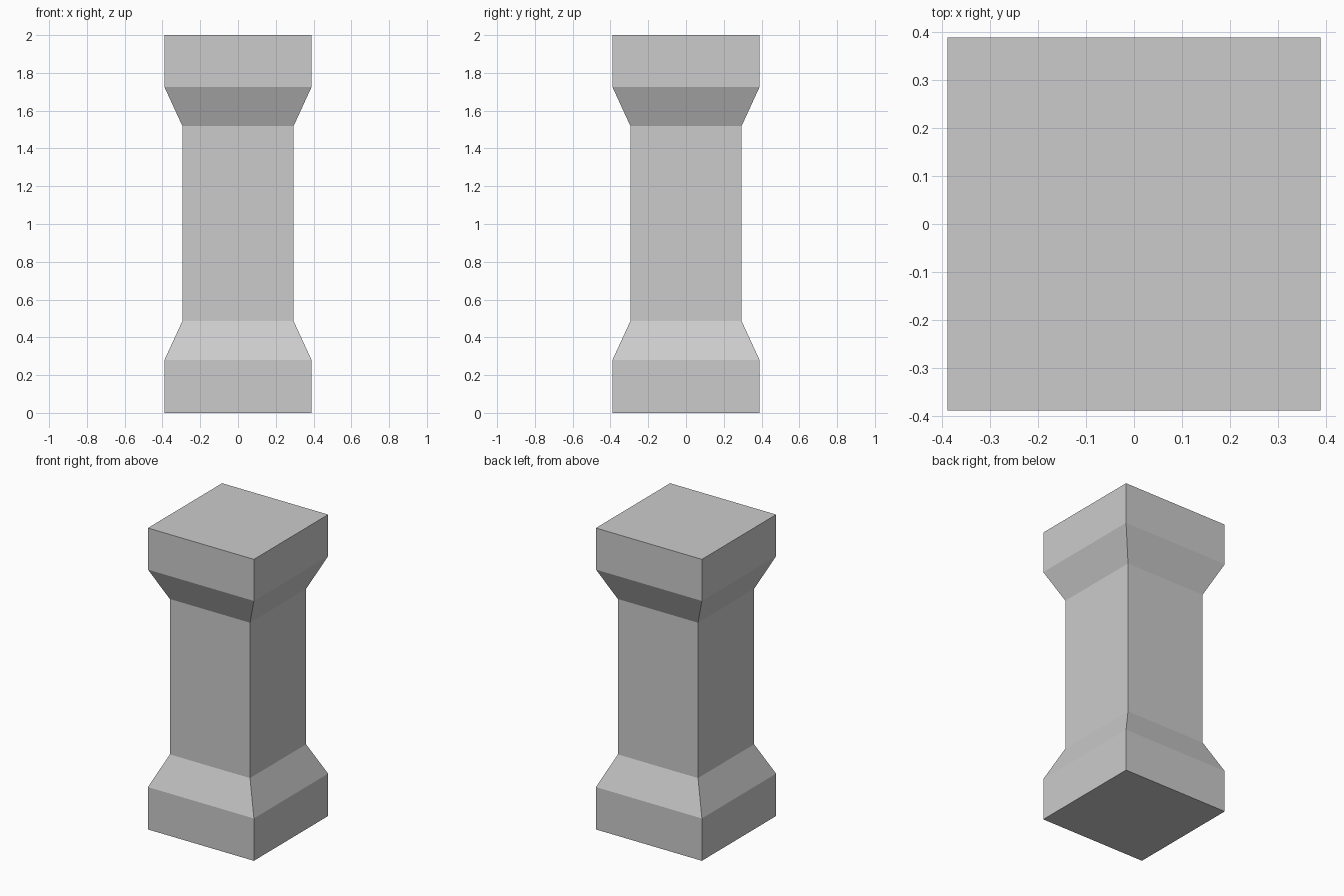
import bpy
import bmesh

if "Cube" in bpy.data.objects:
    bpy.data.objects.remove(bpy.data.objects["Cube"])

# Square pillar profile from bottom to top: (half width, height)
PROFILE = [
    (0.389, 0.0), (0.389, 0.281),    # base block
    (0.294, 0.487), (0.294, 1.518),  # flare into shaft
    (0.389, 1.724), (0.389, 2.0),    # flare into capital block
]
CORNERS = [(-1, -1), (1, -1), (1, 1), (-1, 1)]

bm = bmesh.new()
rings = [[bm.verts.new((x * w, y * w, z)) for x, y in CORNERS] for w, z in PROFILE]

# Side faces between neighbouring rings
for low, high in zip(rings, rings[1:]):
    for i in range(4):
        j = (i + 1) % 4
        bm.faces.new((low[i], low[j], high[j], high[i]))

# Bottom and top caps
bm.faces.new(rings[0][::-1])
bm.faces.new(rings[-1])

mesh = bpy.data.meshes.new("pillar")
bm.to_mesh(mesh)
bm.free()
pillar = bpy.data.objects.new("pillar", mesh)
bpy.context.collection.objects.link(pillar)
